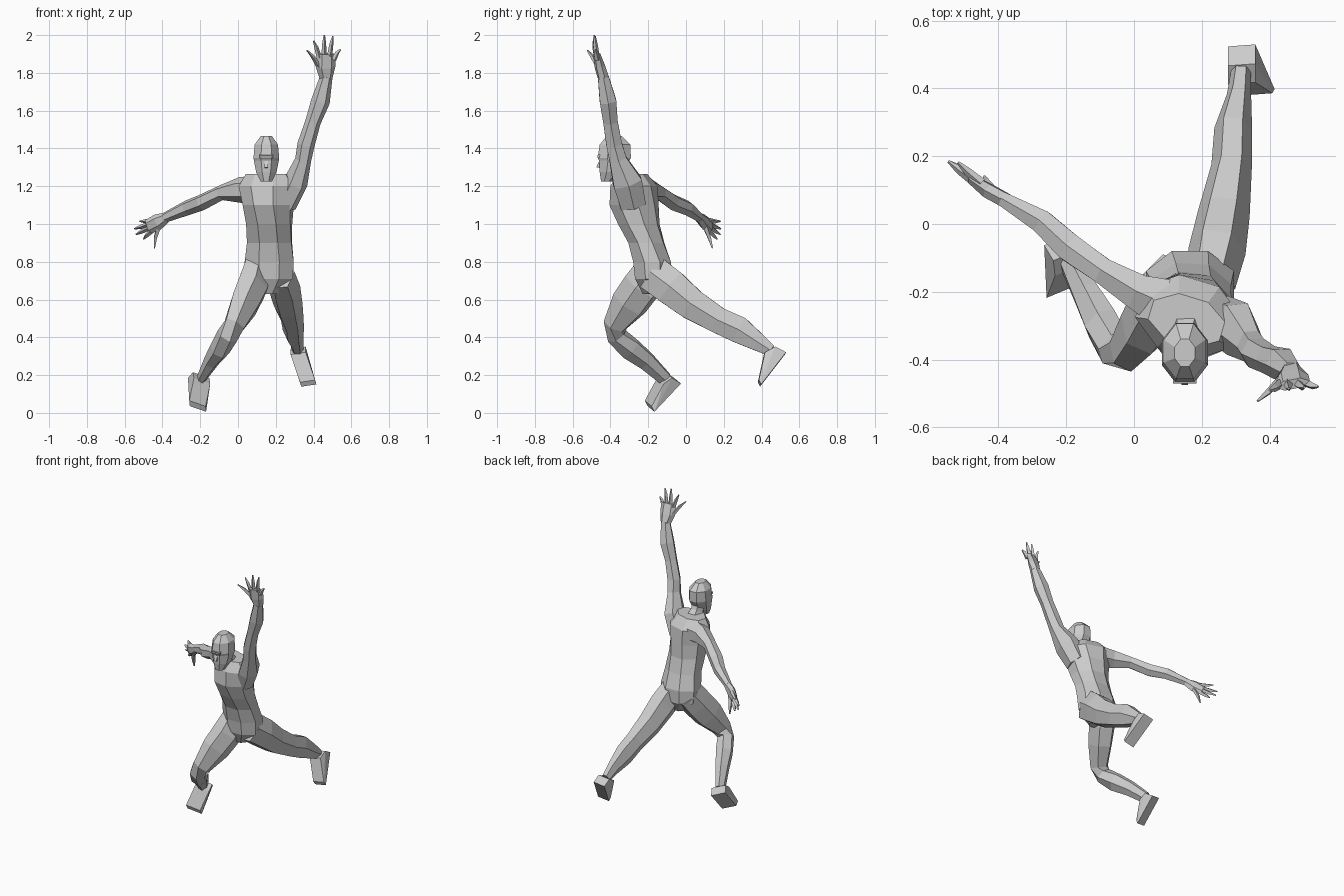
import bpy, bmesh, math
from mathutils import Vector as V


def finish(bm, name):
    bmesh.ops.recalc_face_normals(bm, faces=bm.faces)
    me = bpy.data.meshes.new(name)
    bm.to_mesh(me)
    bm.free()
    ob = bpy.data.objects.new(name, me)
    bpy.context.collection.objects.link(ob)
    return ob


def skin(bm, rings):
    """Bridge rings of points into a closed flat-faced tube."""
    rs = [[bm.verts.new(p) for p in r] for r in rings]
    n = len(rs[0])
    for a, b in zip(rs, rs[1:]):
        for i in range(n):
            j = (i + 1) % n
            bm.faces.new((a[i], a[j], b[j], b[i]))
    bm.faces.new(rs[0][::-1])
    bm.faces.new(rs[-1])


def tube(bm, path, ref, n=6):
    """path rows: x, y, z, half width (along ref), half depth."""
    pts = [V(p[:3]) for p in path]
    rings = []
    for i, p in enumerate(path):
        t = (pts[min(i + 1, len(pts) - 1)] - pts[max(i - 1, 0)]).normalized()
        w = V(ref) - t * t.dot(V(ref))
        w.normalize()
        d = t.cross(w)
        rings.append([pts[i] + w * p[3] * math.cos(2 * math.pi * k / n)
                      + d * p[4] * 1.1 * math.sin(2 * math.pi * k / n) for k in range(n)])
    skin(bm, rings)


def limb(name, path, ref, n=6):
    bm = bmesh.new()
    tube(bm, path, ref, n)
    return finish(bm, name)


def stack(name, rows, n=8):
    """Horizontal rings: x, y, z, half width, half depth, twist in degrees."""
    bm = bmesh.new()
    rings = []
    for x, y, z, w, d, tw in rows:
        c, s = math.cos(math.radians(tw)), math.sin(math.radians(tw))
        ring = []
        for k in range(n):
            a = 2 * math.pi * (k + .5) / n
            u, v = w * 1.08 * math.cos(a), d * 1.08 * math.sin(a)
            ring.append(V((x + u * c - v * s, y + u * s + v * c, z)))
        rings.append(ring)
    skin(bm, rings)
    return finish(bm, name)


def hull(name, points, w):
    """Convex block from centre points widened both ways by w."""
    bm = bmesh.new()
    for p in points:
        for s in (-1, 1):
            bm.verts.new(V(p) + V(w) * s)
    bmesh.ops.convex_hull(bm, input=bm.verts)
    bmesh.ops.dissolve_limit(bm, angle_limit=.05, verts=bm.verts, edges=bm.edges)
    return finish(bm, name)


def hand(name, palm, ref, digits):
    """Palm tube plus bent, tapering four-sided digits (base, tip)."""
    bm = bmesh.new()
    tube(bm, palm, ref)
    bulge = (V(palm[-1][:3]) - V(palm[0][:3])) * .07
    for base, tip in digits:
        a, b = V(base), V(tip)
        m = a.lerp(b, .5) + bulge
        tube(bm, [(*a, .014, .014), (*m, .011, .011), (*b, .004, .004)], ref, 4)
    return finish(bm, name)


# Torso: leans forward, shoulders twisted against the hips
stack("torso", [
    (.165, -.18, .63, .04, .05, 0), (.165, -.175, .71, .125, .095, 0),
    (.165, -.18, .80, .13, .10, 0), (.167, -.21, .90, .118, .093, -3),
    (.165, -.25, 1.0, .118, .105, -7), (.16, -.275, 1.1, .128, .122, -12),
    (.16, -.275, 1.2, .15, .112, -17), (.155, -.285, 1.265, .11, .07, -17)])

# Neck and head
limb("neck", [(.155, -.30, 1.21, .06, .055), (.15, -.34, 1.27, .045, .045),
              (.15, -.365, 1.33, .045, .045)], (1, 0, 0))
stack("head", [
    (.15, -.42, 1.225, .03, .03, 0), (.15, -.395, 1.275, .054, .062, 0),
    (.15, -.38, 1.335, .066, .08, 0), (.15, -.38, 1.35, .068, .088, 0),
    (.15, -.375, 1.42, .062, .082, 0), (.15, -.38, 1.465, .03, .04, 0)])
hull("nose", [(.15, -.455, 1.345), (.15, -.475, 1.30), (.15, -.44, 1.295)], (.01, 0, 0))
hull("brow", [(.15, -.465, 1.35), (.15, -.47, 1.363), (.15, -.44, 1.375), (.15, -.43, 1.35)],
     (.035, 0, 0))

# Raised arm
limb("raised_arm", [
    (.25, -.28, 1.10, .06, .07), (.305, -.31, 1.22, .065, .08),
    (.345, -.36, 1.34, .043, .048), (.36, -.38, 1.42, .046, .044),
    (.397, -.40, 1.54, .041, .04), (.437, -.413, 1.65, .05, .046),
    (.468, -.438, 1.78, .033, .03)], (1, 0, 0))
hand("raised_hand", [(.467, -.436, 1.77, .034, .028), (.464, -.455, 1.83, .052, .025),
                     (.468, -.473, 1.90, .052, .015)], (1, .2, 0), [
    ((.43, -.46, 1.83), (.365, -.522, 1.92)), ((.43, -.472, 1.88), (.40, -.49, 1.97)),
    ((.455, -.472, 1.89), (.457, -.486, 2.0)), ((.485, -.472, 1.89), (.503, -.482, 1.995)),
    ((.507, -.468, 1.87), (.543, -.48, 1.925))])

# Lowered arm, swept sideways and back
limb("lowered_arm", [
    (.08, -.23, 1.18, .075, .075), (.01, -.20, 1.18, .068, .055),
    (-.09, -.14, 1.165, .04, .04), (-.19, -.07, 1.115, .043, .043),
    (-.27, .005, 1.085, .04, .036), (-.385, .072, 1.035, .027, .022)], (0, 0, 1))
hand("lowered_hand", [(-.38, .07, 1.035, .028, .022), (-.425, .095, 1.01, .043, .022),
                      (-.475, .13, .985, .04, .014)], (-.2, 0, 1), [
    ((-.42, .10, .985), (-.442, .14, .872)), ((-.45, .12, 1.02), (-.52, .182, 1.015)),
    ((-.47, .125, 1.0), (-.548, .185, .975)), ((-.47, .13, .98), (-.54, .182, .945)),
    ((-.46, .125, .96), (-.50, .165, .92))])

# Front leg, knee bent
limb("front_leg", [
    (.10, -.17, .76, .075, .095), (.075, -.235, .67, .088, .098),
    (.035, -.30, .58, .08, .095), (-.02, -.375, .465, .06, .06),
    (-.055, -.37, .41, .058, .05), (-.095, -.295, .34, .055, .058),
    (-.14, -.21, .275, .042, .048), (-.195, -.11, .18, .026, .036)], (1, -.3, 0))
hull("front_foot", [(-.222, -.045, .17), (-.212, -.185, .021), (-.215, -.2, .05),
                    (-.19, -.135, .17), (-.195, -.09, .20)], (.043, .018, -.015))

# Back leg, trailing straight
limb("back_leg", [
    (.225, -.18, .74, .075, .10), (.245, -.08, .665, .085, .098),
    (.265, .03, .575, .077, .086), (.288, .17, .49, .06, .072),
    (.293, .28, .44, .056, .074), (.31, .38, .375, .036, .05),
    (.316, .45, .33, .03, .032)], (1, 0, 0))
hull("back_foot", [(.318, .527, .315), (.375, .395, .145), (.368, .383, .168),
                   (.318, .415, .315), (.318, .47, .345)], (.04, .003, .006))
